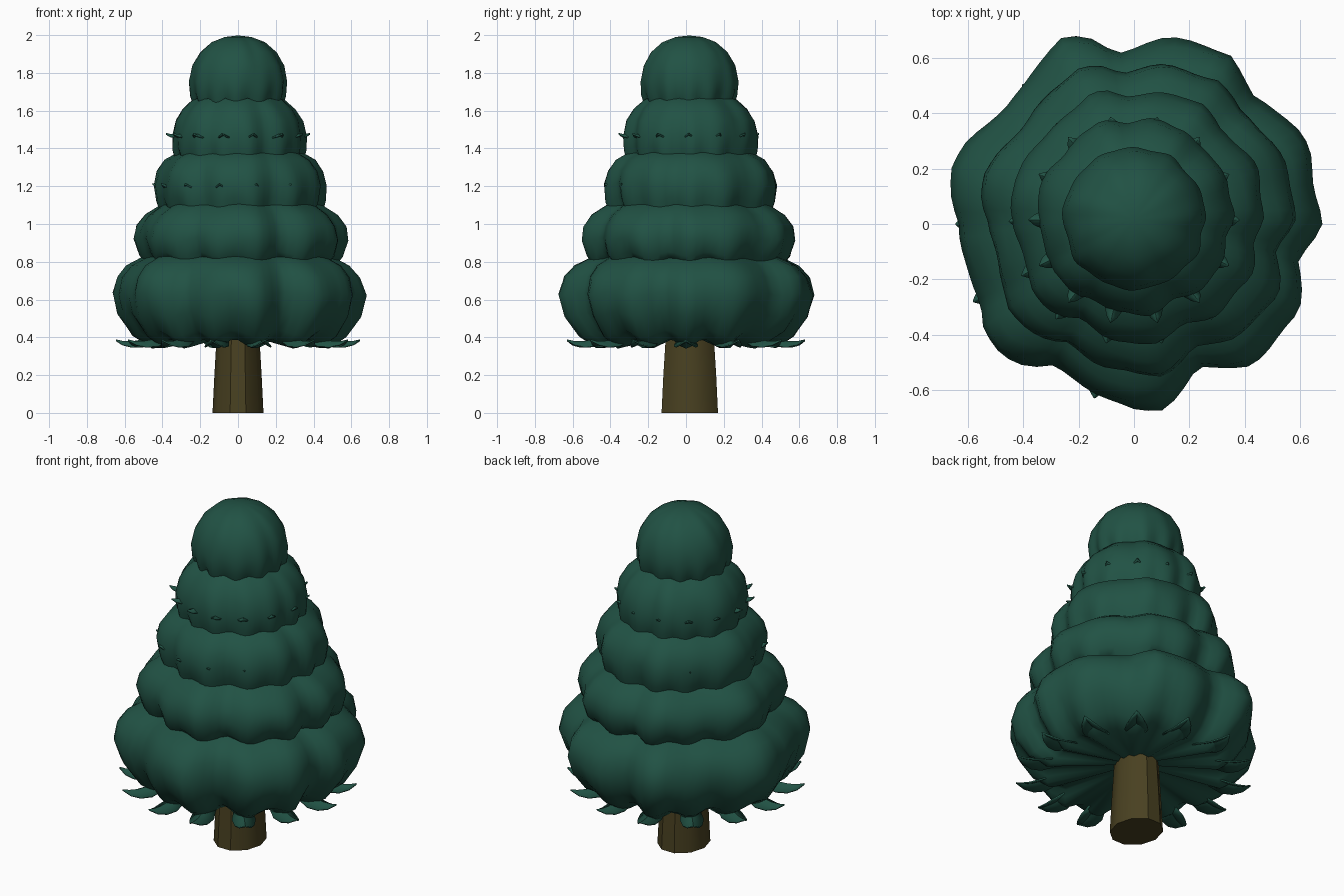
import bpy, bmesh
from math import sin, cos, pi, radians, degrees, tau

if "Cube" in bpy.data.objects:
    bpy.data.objects.remove(bpy.data.objects["Cube"])


def material(name, colour):
    mat = bpy.data.materials.new(name)
    mat.use_nodes = True
    mat.diffuse_color = (*colour, 1)
    mat.node_tree.nodes["Principled BSDF"].inputs["Base Color"].default_value = (*colour, 1)
    return mat


green = material("pine green", (0.015, 0.084, 0.058))
brown = material("bark brown", (0.066, 0.052, 0.015))


def finish(name, bm, mat, angle):
    bmesh.ops.recalc_face_normals(bm, faces=bm.faces)
    mesh = bpy.data.meshes.new(name)
    bm.to_mesh(mesh)
    bm.free()
    obj = bpy.data.objects.new(name, mesh)
    mesh.materials.append(mat)
    bpy.context.collection.objects.link(obj)
    bpy.ops.object.select_all(action='DESELECT')
    obj.select_set(True)
    bpy.context.view_layer.objects.active = obj
    bpy.ops.object.shade_smooth_by_angle(angle=radians(angle))
    return obj


def bridge(bm, low, high):
    for i in range(len(low)):
        j = (i + 1) % len(low)
        bm.faces.new((low[i], low[j], high[j], high[i]))


def fan(bm, ring, centre):
    for i in range(len(ring)):
        bm.faces.new((ring[i], ring[(i + 1) % len(ring)], centre))


# Lobed outline of the foliage: angle in degrees, radius
LOBES = [(0, .67), (23, .685), (31, .68), (48, .63), (60, .71), (82, .67), (96, .63),
         (104, .69), (112, .72), (127, .64), (148, .64), (164, .70), (171, .68), (180, .63),
         (208, .62), (216, .68), (224, .68), (240, .59), (254, .62), (270, .67), (279, .67),
         (294, .58), (309, .65), (332, .68), (348, .61), (360, .67)]


def lobe(angle):
    a = degrees(angle) % 360
    for (a0, r0), (a1, r1) in zip(LOBES, LOBES[1:]):
        if a <= a1:
            return (r0 + (r1 - r0) * (a - a0) / (a1 - a0)) / 0.65
    return 1


SEGMENTS = 84


def tier(name, profile, strength, flutes, shift=(0, 0), hem=0.018):
    """Bulging skirt: lobed rings, a scalloped hem and a folded underside."""
    bm = bmesh.new()
    rings = []
    for k, (r, z) in enumerate(profile):
        fade = 1 - k / (len(profile) - 1)
        ring = []
        for i in range(SEGMENTS):
            a = tau * i / SEGMENTS
            wave = cos(flutes * a + 0.6 * sin(3 * a))
            lump = 0.012 * sin(9 * a + 14 * z) * (1 - fade ** 4)
            rad = r * (1 + strength * (lobe(a) - 1) + 0.012 * wave * (0.4 + fade) + lump)
            ring.append(bm.verts.new((shift[0] + rad * cos(a), shift[1] + rad * sin(a),
                                      z - hem * wave * fade ** 2)))
        rings.append(ring)
    for low, high in zip(rings, rings[1:]):
        bridge(bm, low, high)
    fan(bm, rings[-1], bm.verts.new((*shift, profile[-1][1] + 0.008)))
    fan(bm, rings[0], bm.verts.new((*shift, profile[0][1] + 0.06)))
    finish(name, bm, green, 50)


tier("bottom_tier", [(.46, .365), (.55, .42), (.62, .52), (.65, .63),
                     (.625, .72), (.575, .78), (.49, .825), (.3, .87)], 1, 14, hem=.025)
tier("second_tier", [(.485, .795), (.525, .84), (.55, .92), (.538, .99),
                     (.495, 1.05), (.42, 1.1), (.28, 1.15)], .8, 14, (.012, .012))
tier("third_tier", [(.42, 1.075), (.44, 1.13), (.45, 1.21), (.432, 1.28),
                    (.39, 1.34), (.32, 1.38), (.2, 1.42)], .6, 14, (.01, .022))
tier("fourth_tier", [(.335, 1.355), (.347, 1.4), (.35, 1.47), (.333, 1.55),
                     (.295, 1.61), (.24, 1.66), (.12, 1.7)], .45, 14, (.003, .025))
tier("crown", [(.235, 1.648), (.25, 1.69), (.256, 1.76), (.24, 1.84), (.2, 1.91),
               (.14, 1.963), (.07, 1.99)], .25, 12, (0, .018))


def leaf_ring(name, height, scale, shift, count=14):
    """Ridged leaves that droop, then curl outwards to a point."""
    bm = bmesh.new()
    sections = [(.43, .03, .05), (.50, .005, .065), (.56, 0, .055), (.61, .012, .034), (.645, .035, .004)]
    for n in range(count):
        a = tau * (n + 0.5) / count - pi / 2
        rows = []
        for r, z, half in sections:
            row = []
            for side in (-1, 0, 1):
                x, y = r * scale, side * half * scale
                lift = 0 if side else half * 0.5
                row.append(bm.verts.new((x * cos(a) - y * sin(a), shift + x * sin(a) + y * cos(a),
                                         height + (z + lift) * scale)))
            rows.append(row)
        for p, q in zip(rows, rows[1:]):
            for i in (0, 1):
                bm.faces.new((p[i], q[i], q[i + 1], p[i + 1]))
    leaves = finish(name, bm, green, 40)
    leaves.modifiers.new("thickness", 'SOLIDIFY').thickness = 0.008


leaf_ring("bottom_leaves", .352, 1, 0)
leaf_ring("third_tier_leaves", 1.19, .70, .01)
leaf_ring("fourth_tier_leaves", 1.46, .59, .015)

# Tapered trunk, slightly deeper than wide
bm = bmesh.new()
trunk_rings = []
for z, width, depth in [(0, .135, .157), (.2, .125, .147), (.46, .11, .13)]:
    trunk_rings.append([bm.verts.new((width * cos(tau * i / 10), .02 + depth * sin(tau * i / 10), z))
                        for i in range(10)])
for low, high in zip(trunk_rings, trunk_rings[1:]):
    bridge(bm, low, high)
bm.faces.new(trunk_rings[0])
bm.faces.new(trunk_rings[-1])
finish("trunk", bm, brown, 40)
